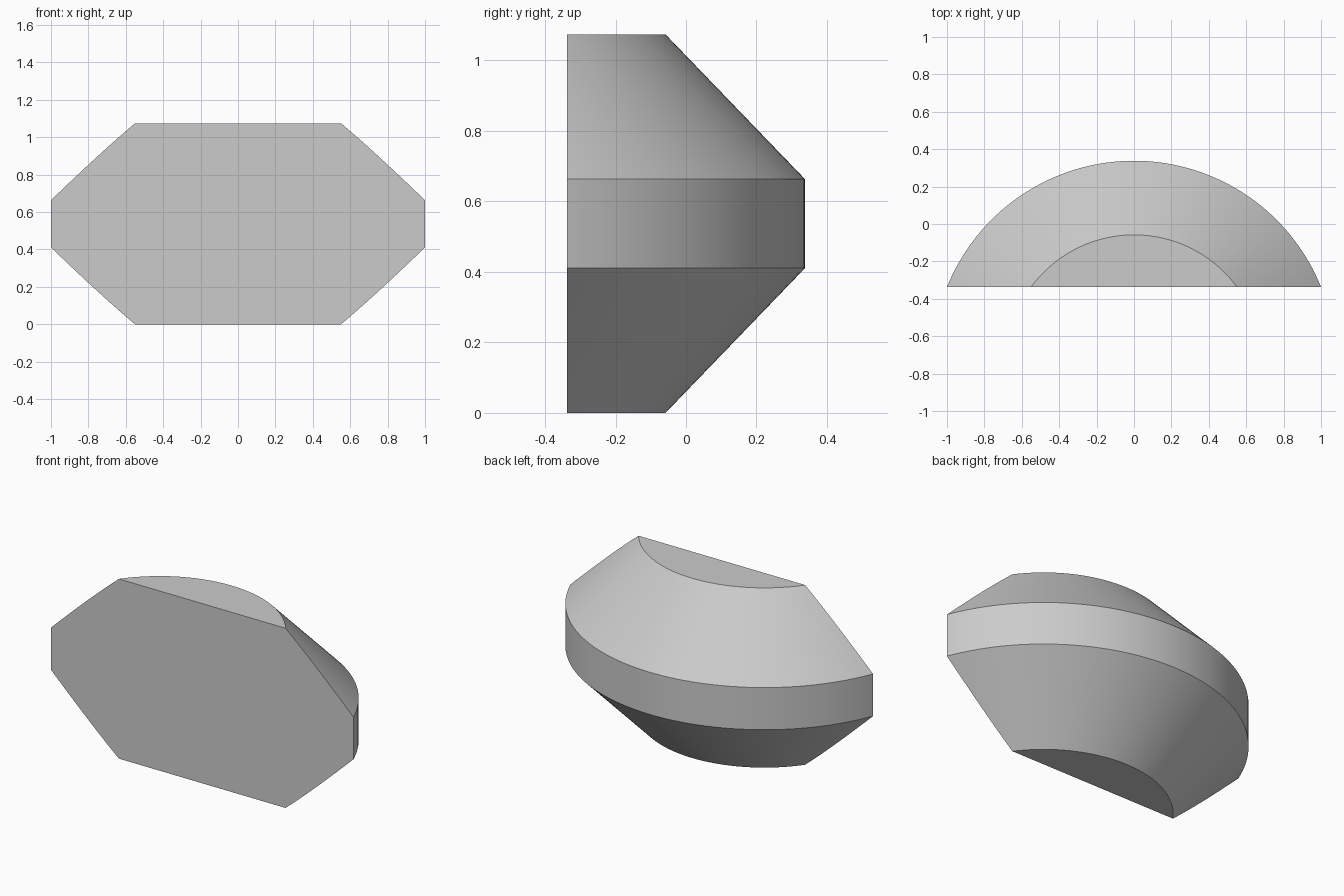
import bpy, bmesh, math

cube = bpy.data.objects.get("Cube")
if cube:
    bpy.data.objects.remove(cube, do_unlink=True)

AXIS_Y = -0.74      # turning axis behind the flat face
FRONT_Y = -0.338    # plane of the flat face
SEGMENTS = 192

# One plain grey for the whole part
grey = bpy.data.materials.new("plain_grey")
grey.use_nodes = True
colour = (0.6, 0.6, 0.6, 1)
grey.diffuse_color = colour
grey.node_tree.nodes["Principled BSDF"].inputs["Base Color"].default_value = colour

# Outer profile (radius, height): lower cone, straight band, upper cone
profile = [(0.682, 0), (1.078, 0.411), (1.078, 0.663), (0.682, 1.074)]

bm = bmesh.new()
points = [bm.verts.new((0, AXIS_Y + r, z)) for r, z in profile]
edges = [bm.edges.new(pair) for pair in zip(points, points[1:])]
bmesh.ops.spin(bm, geom=points + edges, cent=(0, AXIS_Y, 0), axis=(0, 0, 1),
               angle=math.tau, steps=SEGMENTS, use_merge=True)
bmesh.ops.remove_doubles(bm, verts=bm.verts, dist=1e-4)

# Flat top and bottom
bmesh.ops.holes_fill(bm, edges=[e for e in bm.edges if e.is_boundary], sides=0)

# Slice off the front along a vertical plane and close the cut
bmesh.ops.bisect_plane(bm, geom=bm.verts[:] + bm.edges[:] + bm.faces[:],
                       plane_co=(0, FRONT_Y, 0), plane_no=(0, 1, 0), clear_inner=True)
bmesh.ops.holes_fill(bm, edges=[e for e in bm.edges if e.is_boundary], sides=0)
bmesh.ops.recalc_face_normals(bm, faces=bm.faces)

mesh = bpy.data.meshes.new("bevelled_segment")
bm.to_mesh(mesh)
bm.free()
mesh.materials.append(grey)
segment = bpy.data.objects.new("bevelled_segment", mesh)
bpy.context.collection.objects.link(segment)

# Smooth curved walls with crisp rims
bpy.ops.object.select_all(action='DESELECT')
segment.select_set(True)
bpy.context.view_layer.objects.active = segment
bpy.ops.object.shade_smooth_by_angle(angle=math.radians(30))
